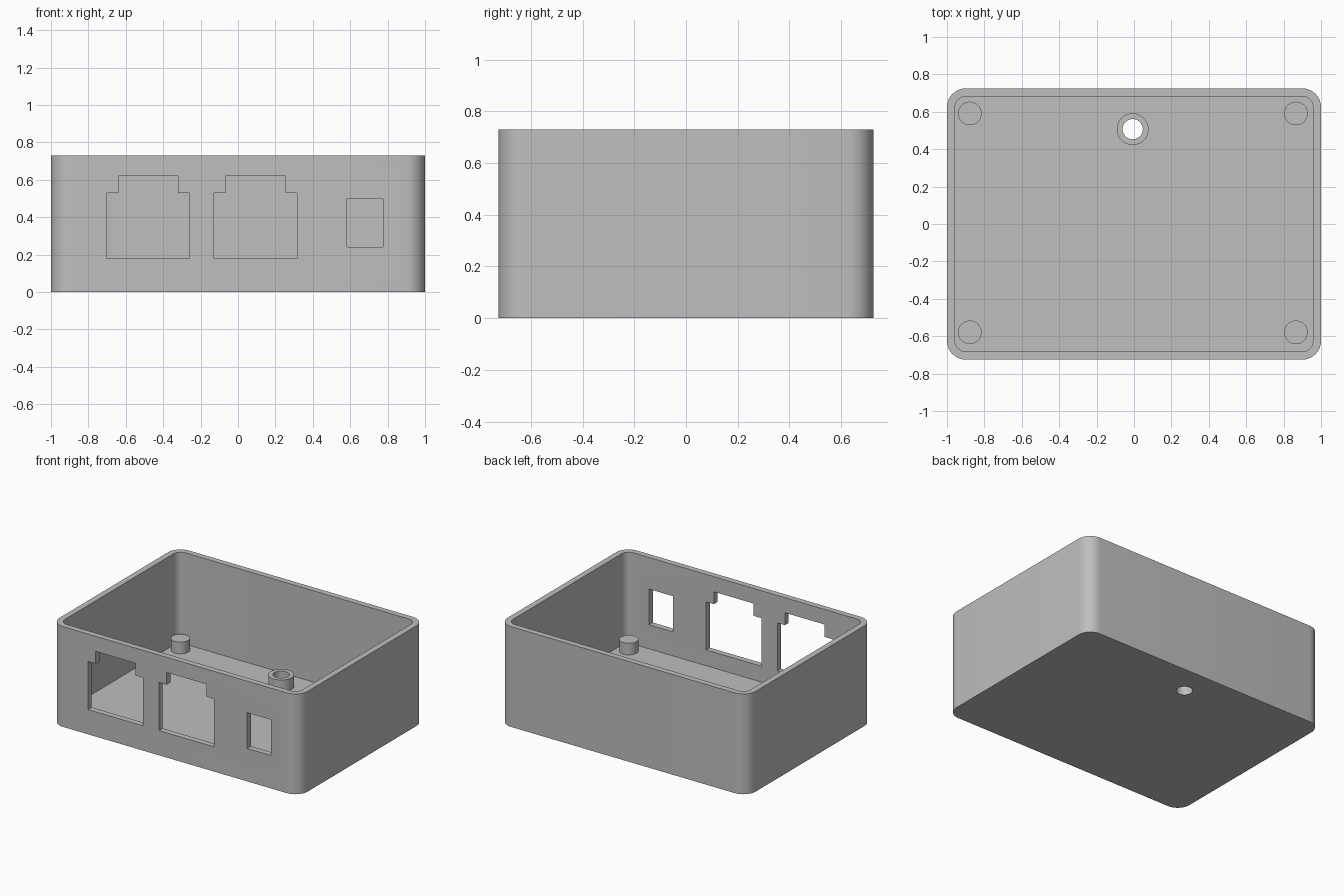
import bpy, bmesh, math

cube = bpy.data.objects.get("Cube")
if cube:
    bpy.data.objects.remove(cube, do_unlink=True)

# One grey plastic for everything
grey = bpy.data.materials.new("grey plastic")
grey.use_nodes = True
colour = (0.52, 0.52, 0.52, 1)
grey.diffuse_color = colour
grey.node_tree.nodes["Principled BSDF"].inputs["Base Color"].default_value = colour

HX, HY, HEIGHT = 1.0, 0.725, 0.73
WALL, FLOOR = 0.043, 0.065
POST_TOP = 0.15


def rounded_rect(hx, hy, r, steps=10):
    pts = []
    for i, (sx, sy) in enumerate([(1, 1), (-1, 1), (-1, -1), (1, -1)]):
        for s in range(steps + 1):
            a = math.pi / 2 * (i + s / steps)
            pts.append((sx * (hx - r) + r * math.cos(a), sy * (hy - r) + r * math.sin(a)))
    return pts


def circle(x, y, r, n=48):
    return [(x + r * math.cos(2 * math.pi * i / n), y + r * math.sin(2 * math.pi * i / n))
            for i in range(n)]


def prism(name, outline, lo, hi, upright=False):
    """Extrude an outline along z, or an x-z outline along y when upright."""
    bm = bmesh.new()
    place = (lambda a, b, c: (a, c, b)) if upright else (lambda a, b, c: (a, b, c))
    face = bm.faces.new([bm.verts.new(place(a, b, lo)) for a, b in outline])
    ext = bmesh.ops.extrude_face_region(bm, geom=[face])["geom"]
    bmesh.ops.translate(bm, verts=[v for v in ext if isinstance(v, bmesh.types.BMVert)],
                        vec=place(0, 0, hi - lo))
    bmesh.ops.recalc_face_normals(bm, faces=bm.faces)
    mesh = bpy.data.meshes.new(name)
    bm.to_mesh(mesh)
    bm.free()
    mesh.materials.append(grey)
    obj = bpy.data.objects.new(name, mesh)
    bpy.context.collection.objects.link(obj)
    return obj


def select_only(obj):
    bpy.ops.object.select_all(action='DESELECT')
    obj.select_set(True)
    bpy.context.view_layer.objects.active = obj


def cut(obj, cutter):
    mod = obj.modifiers.new("cut", 'BOOLEAN')
    mod.operation = 'DIFFERENCE'
    mod.solver = 'EXACT'
    mod.object = cutter
    select_only(obj)
    bpy.ops.object.modifier_apply(modifier=mod.name)


def socket_outline(x, z=0.18):
    """Wide opening with a narrower notch on top."""
    return [(x, z), (x + 0.444, z), (x + 0.444, 0.53), (x + 0.382, 0.53),
            (x + 0.382, 0.62), (x + 0.062, 0.62), (x + 0.062, 0.53), (x, 0.53)]


# Open tray with rounded corners
tray = prism("case_shell", rounded_rect(HX, HY, 0.1), 0, HEIGHT)
hole_x, hole_y = -0.007, 0.507
small = [(0.582, 0.24), (0.775, 0.24), (0.775, 0.5), (0.582, 0.5)]
cutters = [prism("cavity_cutter", rounded_rect(HX - WALL, HY - WALL, 0.1 - WALL), FLOOR, 1)]
for outline in (socket_outline(-0.702), socket_outline(-0.129), small):
    cutters.append(prism("port_cutter", outline, -0.8, -0.6, upright=True))
hole = prism("hole_cutter", circle(hole_x, hole_y, 0.054), -0.1, 0.3)
cutters.append(hole)
for c in cutters:
    cut(tray, c)

# Collar around the floor hole
collar = prism("hole_collar", circle(hole_x, hole_y, 0.085), FLOOR - 0.01, POST_TOP)
cut(collar, hole)

# Four standing posts
parts = [tray, collar]
for side, x in (("right", -0.878), ("left", 0.866)):
    for end, y in (("front", -0.579), ("back", 0.591)):
        parts.append(prism(f"{end}_{side}_post", circle(x, y, 0.063), FLOOR - 0.01, POST_TOP))

for c in cutters:
    bpy.data.objects.remove(c, do_unlink=True)

for p in parts:
    select_only(p)
    bpy.ops.object.shade_smooth_by_angle(angle=math.radians(30))
